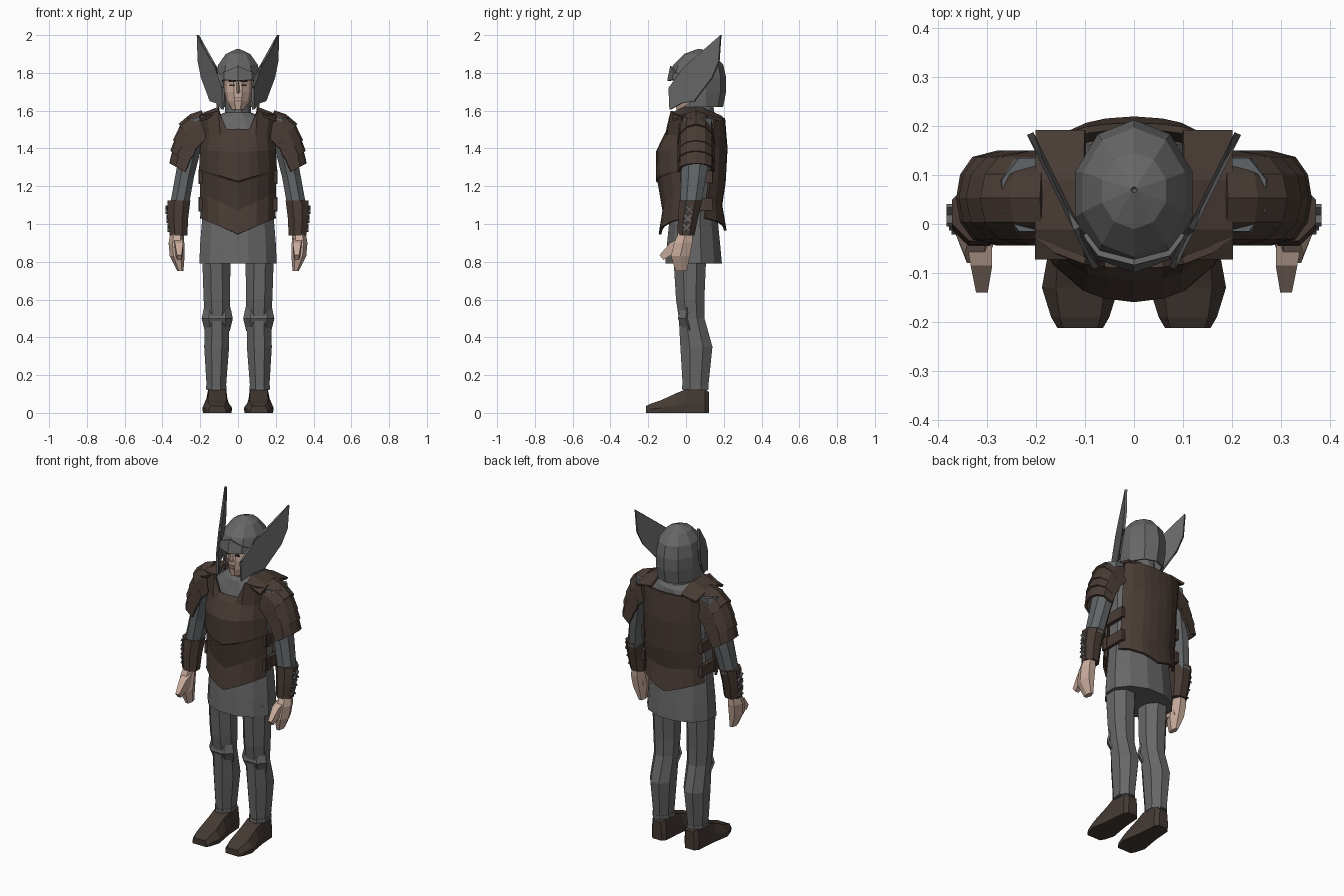
import bpy, bmesh
from math import pi, sin, cos, radians
from mathutils import Matrix, Vector

if "Cube" in bpy.data.objects:
    bpy.data.objects.remove(bpy.data.objects["Cube"])


def material(name, r, g, b):
    m = bpy.data.materials.new(name)
    m.use_nodes = True
    m.diffuse_color = (r, g, b, 1)
    bsdf = m.node_tree.nodes["Principled BSDF"]
    bsdf.inputs["Base Color"].default_value = (r, g, b, 1)
    bsdf.inputs["Roughness"].default_value = 0.8
    return m


STEEL = material("steel grey", .135, .135, .135)
MAIL = material("mail grey", .12, .13, .135)
LEATHER = material("brown leather", .066, .044, .035)
BOOT = material("boot leather", .058, .042, .034)
SKIN = material("skin", .58, .41, .33)
LIP = material("lip", .33, .19, .16)
DARK = material("dark eye", .03, .025, .02)


def part(name, bm, mat, thick=0, paired=False):
    """Turn a bmesh into an object; paired parts get a left and a mirrored right."""
    bmesh.ops.recalc_face_normals(bm, faces=bm.faces)
    for side, s in (("left_", 1), ("right_", -1)) if paired else (("", 1),):
        copy = bm.copy()
        if s < 0:
            bmesh.ops.scale(copy, vec=(-1, 1, 1), verts=copy.verts)
            bmesh.ops.reverse_faces(copy, faces=copy.faces)
        me = bpy.data.meshes.new(side + name)
        copy.to_mesh(me)
        copy.free()
        me.materials.append(mat)
        ob = bpy.data.objects.new(side + name, me)
        bpy.context.collection.objects.link(ob)
        if thick:
            mod = ob.modifiers.new("thickness", "SOLIDIFY")
            mod.thickness, mod.offset = thick, 0
    bm.free()


def loft(sections, closed=True, caps=True):
    bm = bmesh.new()
    rows = [[bm.verts.new(p) for p in s] for s in sections]
    n = len(rows[0])
    for a, b in zip(rows, rows[1:]):
        for i in range(n if closed else n - 1):
            j = (i + 1) % n
            bm.faces.new((a[i], a[j], b[j], b[i]))
    if closed and caps:
        bm.faces.new(rows[0])
        bm.faces.new(rows[-1])
    return bm


def rings(data, n=8, flat=True):
    """Horizontal rings from (z, cx, cy, rx, ry)."""
    k, off = (1 / cos(pi / n), .5) if flat else (1, 0)
    return [[(cx + k * rx * sin(2 * pi * (i + off) / n),
              cy - k * ry * cos(2 * pi * (i + off) / n), z) for i in range(n)]
            for z, cx, cy, rx, ry in data]


def box(name, centre, size, mat, tilt=0, turn=0, paired=False):
    bm = bmesh.new()
    m = (Matrix.Translation(centre) @ Matrix.Rotation(radians(turn), 4, 'Z')
         @ Matrix.Rotation(radians(tilt), 4, 'X') @ Matrix.Diagonal((*size, 1)))
    bmesh.ops.create_cube(bm, size=1, matrix=m)
    part(name, bm, mat, paired=paired)


# Mail tunic with skirt and neck
part("tunic", loft(rings([
    (.79, 0, .04, .205, .15), (.9, 0, .04, .2, .14), (1.05, 0, .04, .188, .125),
    (1.2, 0, .04, .18, .13), (1.4, 0, .045, .185, .135), (1.52, 0, .06, .175, .11),
    (1.57, 0, .065, .12, .1), (1.59, 0, .065, .07, .085), (1.66, 0, .06, .065, .08)], 12)), STEEL)

# Breastplate and backplate: rows of (z centre, z edge, y centre, y edge, half width)
COLS = [(-1, 0), (-.8, .5), (-.5, .85), (-.3, .95), (0, 1), (.3, .95), (.5, .85), (.8, .5), (1, 0)]


def plate(name, data, neck):
    rows = [[(hw * t, ye + (yc - ye) * f, zc + (ze - zc) * abs(t)) for t, f in COLS]
            for zc, ze, yc, ye, hw in data]
    rows[0] = [(x, y, neck if abs(x) < .08 else z) for x, y, z in rows[0]]
    part(name, loft(rows, closed=False), LEATHER, .014)


plate("breastplate", [(1.62, 1.575, -.085, -.02, .2), (1.47, 1.47, -.11, -.01, .185),
                      (1.38, 1.39, -.153, -.01, .195), (1.23, 1.29, -.153, -.005, .2),
                      (1.22, 1.28, -.143, -.005, .197), (1.07, 1.17, -.118, -.005, .195),
                      (.945, 1.03, -.138, -.01, .192)], 1.5)
plate("backplate", [(1.565, 1.56, .2, .15, .19), (1.4, 1.4, .213, .13, .19),
                    (1.22, 1.22, .203, .12, .19), (1.1, 1.12, .185, .11, .19),
                    (.965, 1.03, .208, .1, .195)], 1.56)

# Shoulder straps and side buckle straps
part("shoulder_strap", loft([[(.1, y, zi), (.2, y, zo)] for y, zi, zo in (
    (-.07, 1.585, 1.55), (-.01, 1.615, 1.575), (.09, 1.61, 1.575), (.19, 1.565, 1.55))],
    closed=False), LEATHER, .014, True)
for z in (1.25, 1.105):
    box("side_strap", (.194, .055, z), (.022, .17, .065), LEATHER, paired=True)
    box("strap_buckle", (.203, .0, z), (.014, .03, .075), LEATHER, paired=True)

# Sleeves, bracers and hands
part("sleeve", loft(rings([(1.56, .21, .06, .06, .075), (1.4, .25, .05, .055, .078),
                           (1.25, .283, .04, .05, .066), (1.1, .31, .025, .05, .055)])), MAIL, 0, True)
part("bracer", loft(rings([(1.125, .312, .025, .06, .06), (1.03, .318, .01, .054, .053),
                           (.94, .315, 0, .047, .045)])), LEATHER, 0, True)
part("hand", loft(rings([(.96, .322, 0, .03, .036), (.9, .326, -.015, .036, .048),
                         (.83, .322, -.03, .034, .05), (.75, .305, -.025, .014, .03)], 6)), SKIN, 0, True)
part("thumb", loft([[(x - w, y, z), (x + w, y, z), (x + w, y + .02, z - h), (x - w, y + .02, z - h)]
                    for x, y, z, w, h in ((.318, -.02, .93, .028, .09), (.312, -.085, .9, .022, .055),
                                          (.311, -.14, .835, .012, .025))]), SKIN, 0, True)
for i in range(3):
    z = .98 + .048 * i
    for tilt in (45, -45):
        box("bracer_lace", (.367 + .005 * i, .002 + .008 * i, z), (.012, .055, .01), STEEL, tilt, paired=True)

# Layered shoulder guards: bands of (outer x, outer z, inner x, inner z)
BANDS = [[(.19, 1.595, .17, 1.45), (.25, 1.575, .19, 1.43), (.31, 1.525, .22, 1.4)],
         [(.295, 1.53, .215, 1.42), (.338, 1.44, .235, 1.36)],
         [(.325, 1.455, .23, 1.375), (.352, 1.385, .265, 1.32)],
         [(.338, 1.4, .255, 1.33), (.357, 1.32, .28, 1.275)]]
for band in BANDS:
    arc = [pi * i / 6 for i in range(7)]
    part("shoulder_guard", loft([[(xi + (xo - xi) * sin(a) ** .7, .053 + .09 * cos(a),
                                   zi + (zo - zi) * sin(a) ** .7) for a in arc]
                                 for xo, zo, xi, zi in band], closed=False), LEATHER, .014, True)

# Legs, knee guards, ankle cuffs
part("leg", loft(rings([(.85, .115, .02, .075, .088), (.6, .112, .022, .07, .075),
                        (.5, .11, .03, .064, .068), (.35, .113, .055, .066, .085),
                        (.12, .115, .05, .05, .066)])), STEEL, 0, True)
part("knee_guard", loft([[(.11 + hw * c, y + d * abs(c), z) for c in (-1, -.55, .55, 1)]
                         for z, hw, y, d in ((.56, .065, -.06, .07), (.5, .078, -.088, .09),
                                             (.435, .062, -.045, .07))], closed=False), STEEL, .012, True)
part("ankle_cuff", loft(rings([(.125, .115, .05, .055, .07), (.145, .115, .05, .055, .07)])), STEEL, 0, True)

# Boots: cross-sections from heel to toe of (y, half width, top, top half width)
part("boot", loft([[(.11 - w, y, 0), (.11 - w * 1.03, y, h * .4), (.11 - t, y, h),
                    (.11 + t, y, h), (.11 + w * 1.03, y, h * .4), (.11 + w, y, 0)]
                   for y, w, h, t in ((.122, .03, .11, .025), (.1, .048, .125, .042),
                                      (.0, .055, .125, .048), (-.05, .062, .105, .045),
                                      (-.13, .076, .068, .05), (-.19, .058, .048, .042),
                                      (-.213, .045, .036, .035))]), BOOT, 0, True)

# Face
part("face", loft(rings([(1.605, 0, 0, .034, .052), (1.65, 0, .02, .058, .08),
                         (1.7, 0, .025, .068, .085), (1.74, 0, .03, .07, .085),
                         (1.8, 0, .03, .072, .09)], 10)), SKIN)
part("nose", loft([[(-w, -.045, z), (0, y, z), (w, -.045, z)] for z, w, y in (
    (1.765, .009, -.063), (1.71, .014, -.085), (1.692, .018, -.066))]), SKIN)
box("eye", (.031, -.052, 1.735), (.026, .009, .009), DARK, turn=18, paired=True)
box("eyebrow", (.031, -.056, 1.757), (.036, .009, .01), DARK, turn=18, paired=True)
box("upper_lip", (0, -.061, 1.668), (.04, .009, .008), LIP)
box("lower_lip", (0, -.06, 1.652), (.032, .009, .008), LIP)

# Helmet: dome with neck guard, opened at the face
bm = loft(rings([(1.922, 0, .07, .004, .004), (1.895, 0, .068, .065, .075),
                 (1.84, 0, .065, .105, .127), (1.77, 0, .06, .12, .147),
                 (1.7, 0, .06, .118, .146), (1.62, 0, .06, .112, .13)], 10, False), caps=False)
bmesh.ops.delete(bm, geom=[f for f in bm.faces if f.calc_center_median().z < 1.75
                           and f.calc_center_median().y < -.01], context='FACES')
part("helmet", bm, STEEL, .012)

# Brow band
part("brow_band", loft([[(x, y + d, z) for x, y, z in (
    (-.1, -.02, 1.755), (-.07, -.064, 1.762), (0, -.09, 1.758), (.07, -.064, 1.762), (.1, -.02, 1.755))]
    if d else [(x, y, z) for x, y, z in (
        (-.1, -.02, 1.785), (-.07, -.06, 1.805), (0, -.078, 1.835), (.07, -.06, 1.805), (.1, -.02, 1.785))]
    for d in (0, -.004)], closed=False), STEEL, .012)

# Wings that sweep from the cheek guards up and back, lying in one slanted plane
OUTLINE = [(.185, 2), (.175, 1.86), (.14, 1.775), (.08, 1.715), (.045, 1.65), (-.02, 1.64),
           (-.085, 1.605), (-.09, 1.72), (-.04, 1.745), (-.01, 1.83), (.07, 1.885)]
bm = bmesh.new()
bm.faces.new([bm.verts.new((.08 + .49 * (y + .085), y, z)) for y, z in OUTLINE])
bmesh.ops.triangulate(bm, faces=bm.faces)
bmesh.ops.dissolve_limit(bm, angle_limit=.01, verts=bm.verts, edges=bm.edges)
part("wing", bm, STEEL, .014, True)
